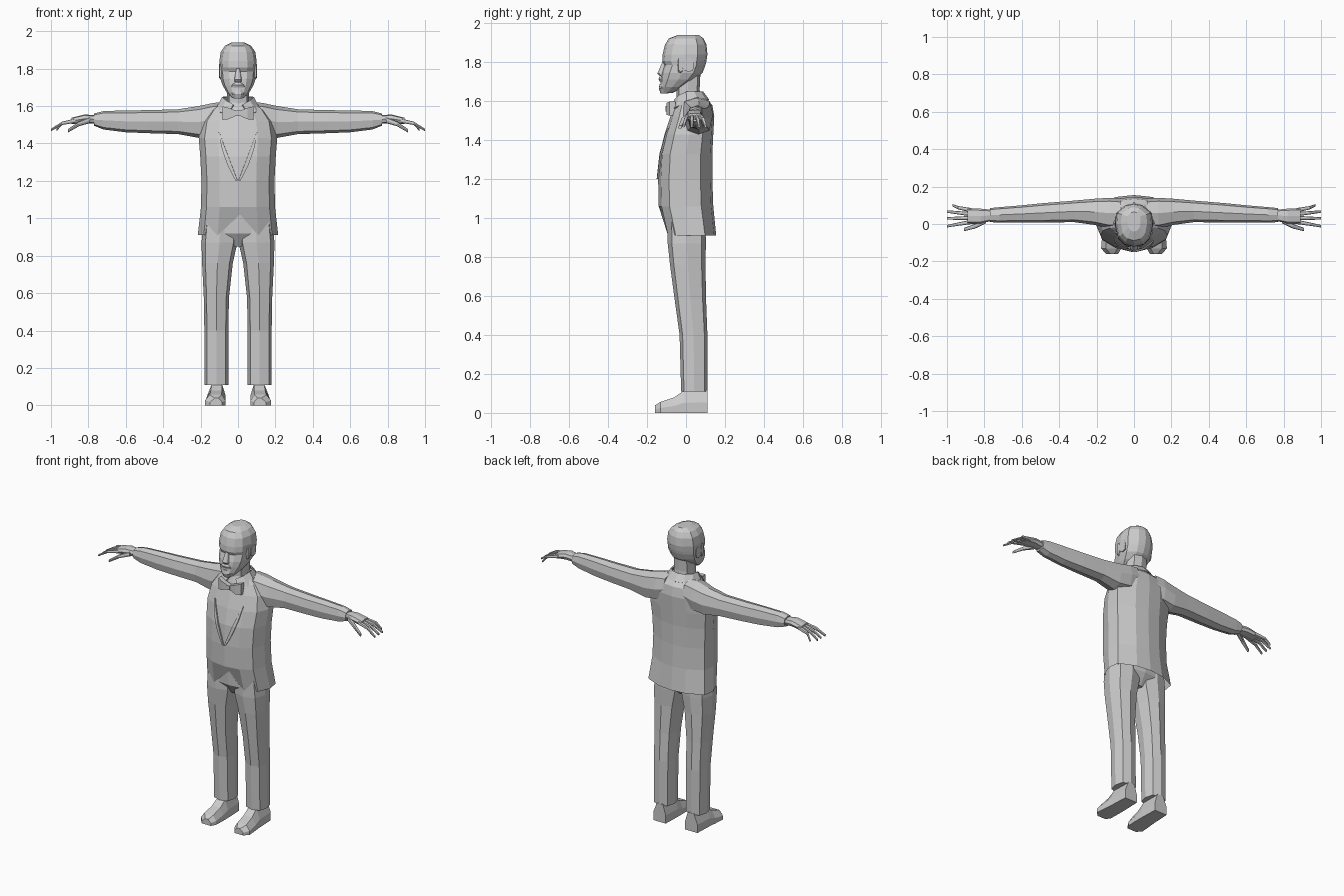
import bpy, bmesh, math
from mathutils import Vector
from mathutils.bvhtree import BVHTree

if "Cube" in bpy.data.objects:
    bpy.data.objects.remove(bpy.data.objects["Cube"])

grey = bpy.data.materials.new("plain grey")
grey.use_nodes = True
grey.diffuse_color = (0.6, 0.6, 0.6, 1)
for node in grey.node_tree.nodes:
    if node.type == "BSDF_PRINCIPLED":
        node.inputs["Base Color"].default_value = grey.diffuse_color


def loft(name, rings, mirror=False, closed=True, thickness=0):
    """Skin a list of equal rings; open lofts are sheets that may be thickened."""
    bm = bmesh.new()
    rows = [[bm.verts.new(p) for p in ring] for ring in rings]
    count = len(rows[0])
    for low, high in zip(rows, rows[1:]):
        for i in range(count if closed else count - 1):
            j = (i + 1) % count
            bm.faces.new((low[i], low[j], high[j], high[i]))
    if closed:
        bm.faces.new(rows[0][::-1])
        bm.faces.new(rows[-1])
    bmesh.ops.recalc_face_normals(bm, faces=bm.faces[:])
    tree = BVHTree.FromBMesh(bm)
    mesh = bpy.data.meshes.new(name)
    bm.to_mesh(mesh)
    bm.free()
    mesh.materials.append(grey)
    obj = bpy.data.objects.new(name, mesh)
    bpy.context.collection.objects.link(obj)
    if thickness:
        solid = obj.modifiers.new("Thickness", "SOLIDIFY")
        solid.thickness = thickness
        solid.offset = 0
    if mirror:
        obj.modifiers.new("Mirror", "MIRROR")
    return tree


def section(z, w, front, back, lift=0):
    """Symmetric body outline at height z; lift raises the front centre point."""
    d = back - front
    half = [(0.5, 0.05), (0.85, 0.2), (1, 0.5), (0.95, 0.78), (0.45, 0.96)]
    right = [(w * x, front + d * y, z) for x, y in half]
    left = [(-x, y, h) for x, y, h in reversed(right)]
    return [(0, front, z + lift)] + right + [(0, back, z)] + left


def octagon(a0, a1, b0, b1, k=0.78):
    """Eight points filling a rectangle in two axes."""
    steps = [(1, 0), (k, k), (0, 1), (-k, k), (-1, 0), (-k, -k), (0, -1), (k, -k)]
    return [((a0 + a1 + (a1 - a0) * u) / 2, (b0 + b1 + (b1 - b0) * v) / 2) for u, v in steps]


def upright(z, *box):
    return [(x, y, z) for x, y in octagon(*box)]


def sideways(x, *box):
    return [(x, y, z) for y, z in octagon(*box)]


# Jacket body, with a notch at the front of the hem
jacket = loft("jacket", [
    section(1.02, 0.19, -0.11, 0.12),
    section(0.91, 0.215, -0.105, 0.155, 0.1),
    section(1.06, 0.198, -0.14, 0.14),
    section(1.2, 0.195, -0.143, 0.135),
    section(1.33, 0.202, -0.135, 0.135),
    section(1.43, 0.21, -0.11, 0.14),
    section(1.52, 0.195, -0.08, 0.145),
    section(1.58, 0.15, -0.06, 0.135),
    section(1.62, 0.09, -0.045, 0.1)])

# Lapels laid along the chest
rows = []
for i in range(7):
    t = i / 6
    row = []
    for across in (0, 1):
        x = 0.002 + 0.098 * (1 - t) + 0.022 * across * math.sin(math.pi * (0.15 + 0.8 * (1 - t)))
        z = 1.46 - 0.26 * t
        hit = jacket.ray_cast(Vector((x, -1, z)), Vector((0, 1, 0)))[0]
        row.append((x, hit.y - 0.004, z))
    rows.append(row)
loft("lapel", rows, mirror=True, closed=False, thickness=0.008)

# Sleeves and cuffs
loft("sleeve", [
    sideways(0.07, -0.02, 0.135, 1.46, 1.622),
    sideways(0.13, -0.025, 0.14, 1.44, 1.617),
    sideways(0.21, -0.005, 0.135, 1.43, 1.6),
    sideways(0.32, 0.01, 0.125, 1.45, 1.583),
    sideways(0.48, 0.008, 0.112, 1.455, 1.578),
    sideways(0.6, 0.008, 0.1, 1.46, 1.577),
    sideways(0.72, 0.008, 0.09, 1.475, 1.573),
    sideways(0.77, 0.01, 0.085, 1.495, 1.56)], mirror=True)

# Hands
loft("palm", [
    sideways(0.75, 0.02, 0.075, 1.505, 1.55),
    sideways(0.82, 0.002, 0.082, 1.51, 1.555),
    sideways(0.89, 0, 0.085, 1.503, 1.538)], mirror=True)


def finger(name, path, radius):
    rings = []
    for i, (x, y, z) in enumerate(path):
        r = radius * (1 - 0.22 * i)
        rings.append(sideways(x, y - r, y + r, z - r, z + r))
    loft(name, rings, mirror=True)


for i, tip in enumerate((-0.012, 0.03, 0.067, 0.1)):
    base = 0.011 + 0.021 * i
    reach = 0.97 if i == 3 else 1
    finger("finger", [(0.87, base, 1.522), (0.94, (base + tip) / 2, 1.508), (reach, tip, 1.472)], 0.0115)
finger("thumb", [(0.79, 0.02, 1.525), (0.85, -0.012, 1.505), (0.91, -0.03, 1.467)], 0.016)

# Trousers
loft("trouser_seat", [
    section(0.85, 0.03, -0.05, 0.06),
    section(0.92, 0.185, -0.095, 0.105),
    section(1.03, 0.18, -0.1, 0.11)])
loft("trouser_leg", [
    upright(0.11, 0.052, 0.18, -0.025, 0.11),
    upright(0.4, 0.052, 0.18, -0.033, 0.11),
    upright(0.58, 0.048, 0.183, -0.058, 0.103),
    upright(0.76, 0.028, 0.192, -0.082, 0.1),
    upright(0.87, 0.003, 0.195, -0.094, 0.102),
    upright(0.98, 0.003, 0.185, -0.095, 0.1)], mirror=True)


# Shoes
def shoe_slice(y, x0, x1, h):
    return [(x0, y, 0), (x1, y, 0), (x1, y, h * 0.45), (x1 - 0.025, y, h),
            (x0 + 0.02, y, h), (x0, y, h * 0.45)]


loft("shoe", [
    shoe_slice(-0.16, 0.085, 0.15, 0.038),
    shoe_slice(-0.13, 0.068, 0.176, 0.057),
    shoe_slice(-0.06, 0.066, 0.17, 0.08),
    shoe_slice(-0.01, 0.066, 0.165, 0.115),
    shoe_slice(0.11, 0.07, 0.16, 0.118)], mirror=True)

# Neck and head
loft("neck", [upright(z, -0.06, 0.06, f, b)
              for z, f, b in ((1.56, -0.045, 0.08), (1.66, -0.05, 0.07), (1.76, -0.05, 0.075))])
loft("head", [
    section(1.642, 0.03, -0.125, -0.07),
    section(1.672, 0.06, -0.132, -0.01),
    section(1.71, 0.082, -0.13, 0.05),
    section(1.745, 0.094, -0.126, 0.085),
    section(1.785, 0.097, -0.112, 0.1),
    section(1.805, 0.099, -0.122, 0.105),
    section(1.84, 0.1, -0.12, 0.11),
    section(1.89, 0.092, -0.108, 0.105),
    section(1.922, 0.07, -0.088, 0.09),
    section(1.94, 0.035, -0.04, 0.065)])
loft("nose", [section(1.728, 0.02, -0.135, -0.1),
              section(1.742, 0.02, -0.147, -0.1),
              section(1.8, 0.009, -0.122, -0.1)])
loft("moustache", [section(1.7, 0.04, -0.134, -0.09),
                   section(1.714, 0.035, -0.141, -0.09),
                   section(1.726, 0.015, -0.137, -0.09)])
loft("beard", [section(1.64, 0.022, -0.13, -0.09),
               section(1.665, 0.035, -0.14, -0.08),
               section(1.688, 0.025, -0.135, -0.09)])
loft("ear", [sideways(0.085, -0.012, 0.03, 1.755, 1.815),
             sideways(0.102, -0.014, 0.042, 1.75, 1.825)], mirror=True)
loft("sideburn", [sideways(0.08, -0.045, -0.015, 1.73, 1.83),
                  sideways(0.1, -0.04, -0.015, 1.75, 1.83)], mirror=True)

# Shirt collar, dipping to two points at the front
upper, lower = [], []
for i in range(11):
    angle = math.radians(-74 + 32.8 * i)
    across, along = math.cos(angle), math.sin(angle)
    dip = max(0, -along)
    upper.append((0.082 * across, 0.012 + 0.072 * along, 1.648 - 0.045 * dip ** 2))
    lower.append((0.105 * across + math.copysign(0.03 * dip, across),
                  0.018 + 0.098 * along, 1.605 - 0.055 * dip))
loft("collar", [upper, lower], closed=False, thickness=0.008)

# Bow tie
def bow_slice(x, z, h, y):
    return [(x, y, z - h), (x, y + 0.03, z - h), (x, y + 0.03, z + h), (x, y, z + h)]


loft("bow_wing", [bow_slice(0.005, 1.562, 0.012, -0.1),
                  bow_slice(0.05, 1.56, 0.03, -0.1),
                  bow_slice(0.082, 1.562, 0.036, -0.085)], mirror=True)
loft("bow_knot", [bow_slice(-0.013, 1.562, 0.014, -0.106),
                  bow_slice(0.013, 1.562, 0.014, -0.106)])
